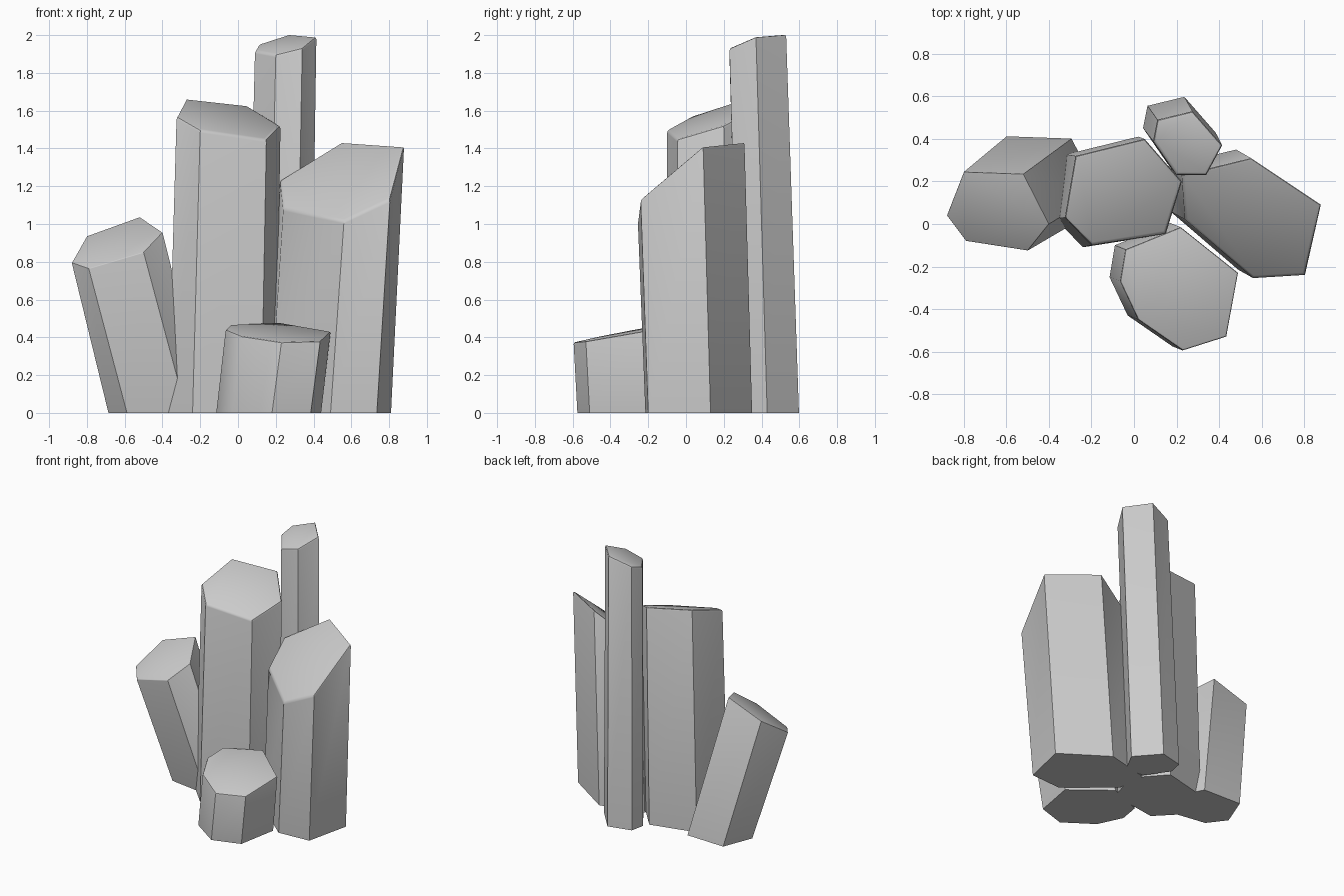
import bpy, bmesh, math
from mathutils import Vector

cube = bpy.data.objects.get("Cube")
if cube:
    bpy.data.objects.remove(cube, do_unlink=True)

stone = bpy.data.materials.new("grey_stone")
stone.use_nodes = True
stone.diffuse_color = (0.6, 0.6, 0.6, 1)
stone.node_tree.nodes["Principled BSDF"].inputs["Base Color"].default_value = (0.6, 0.6, 0.6, 1)


def crystal(name, outline, height, slope, foot_shift, foot_scale=1.0, rim=0.015):
    """Leaning prism: slanted top outline, flat foot moved by foot_shift."""
    points = [Vector(p) for p in outline]
    centre = sum(points, Vector((0, 0))) / len(points)
    bm = bmesh.new()
    top, foot = [], []
    for p in points:
        offset = p - centre
        top.append(bm.verts.new((p.x, p.y, height + offset.dot(Vector(slope)))))
        low = centre + Vector(foot_shift) + offset * foot_scale
        foot.append(bm.verts.new((low.x, low.y, 0)))
    bm.faces.new(top)
    bm.faces.new(foot[::-1])
    count = len(points)
    for i in range(count):
        j = (i + 1) % count
        bm.faces.new((foot[i], foot[j], top[j], top[i]))
    bmesh.ops.recalc_face_normals(bm, faces=bm.faces)

    # Soften the rim of the slanted top
    rim_edges = [e for e in bm.edges if all(v in top for v in e.verts)]
    bmesh.ops.bevel(bm, geom=rim_edges, offset=rim, segments=2, profile=0.5, affect='EDGES')

    mesh = bpy.data.meshes.new(name)
    bm.to_mesh(mesh)
    bm.free()
    mesh.materials.append(stone)
    obj = bpy.data.objects.new(name, mesh)
    bpy.context.collection.objects.link(obj)
    bpy.ops.object.select_all(action='DESELECT')
    obj.select_set(True)
    bpy.context.view_layer.objects.active = obj
    bpy.ops.object.shade_smooth_by_angle(angle=math.radians(35))
    return obj


# Leaning crystal on the right-hand side of the model
crystal("leaning_crystal",
        [(-.88, .04), (-.79, -.08), (-.5, -.125), (-.4, 0), (-.52, .235), (-.8, .245)],
        height=.89, slope=(.38, .54), foot_shift=(.215, .15), foot_scale=1.09, rim=.004)

# Broad crystal in the middle
crystal("middle_crystal",
        [(-.325, .03), (-.2, -.1), (.15, -.045), (.225, .2), (.05, .4), (-.275, .32)],
        height=1.555, slope=(-.2, .36), foot_shift=(-.035, 0), foot_scale=1.04)

# Widest crystal on the left-hand side of the model
crystal("wide_crystal",
        [(.24, .02), (.56, -.255), (.805, -.24), (.88, .09), (.55, .31), (.225, .23)],
        height=1.22, slope=(.43, .75), foot_shift=(-.07, .04))

# Tall slim crystal at the back
crystal("tall_crystal",
        [(.2, .23), (.34, .23), (.415, .37), (.275, .53), (.11, .49), (.09, .39)],
        height=1.95, slope=(.25, .3), foot_shift=(-.04, .06), foot_scale=1.05)

# Short crystal at the front
crystal("short_crystal",
        [(-.065, -.27), (.02, -.45), (.23, -.595), (.435, -.53), (.49, -.23), (.22, -.015), (-.04, -.12)],
        height=.425, slope=(-.03, .18), foot_shift=(-.05, .02), foot_scale=1.0, rim=.01)
